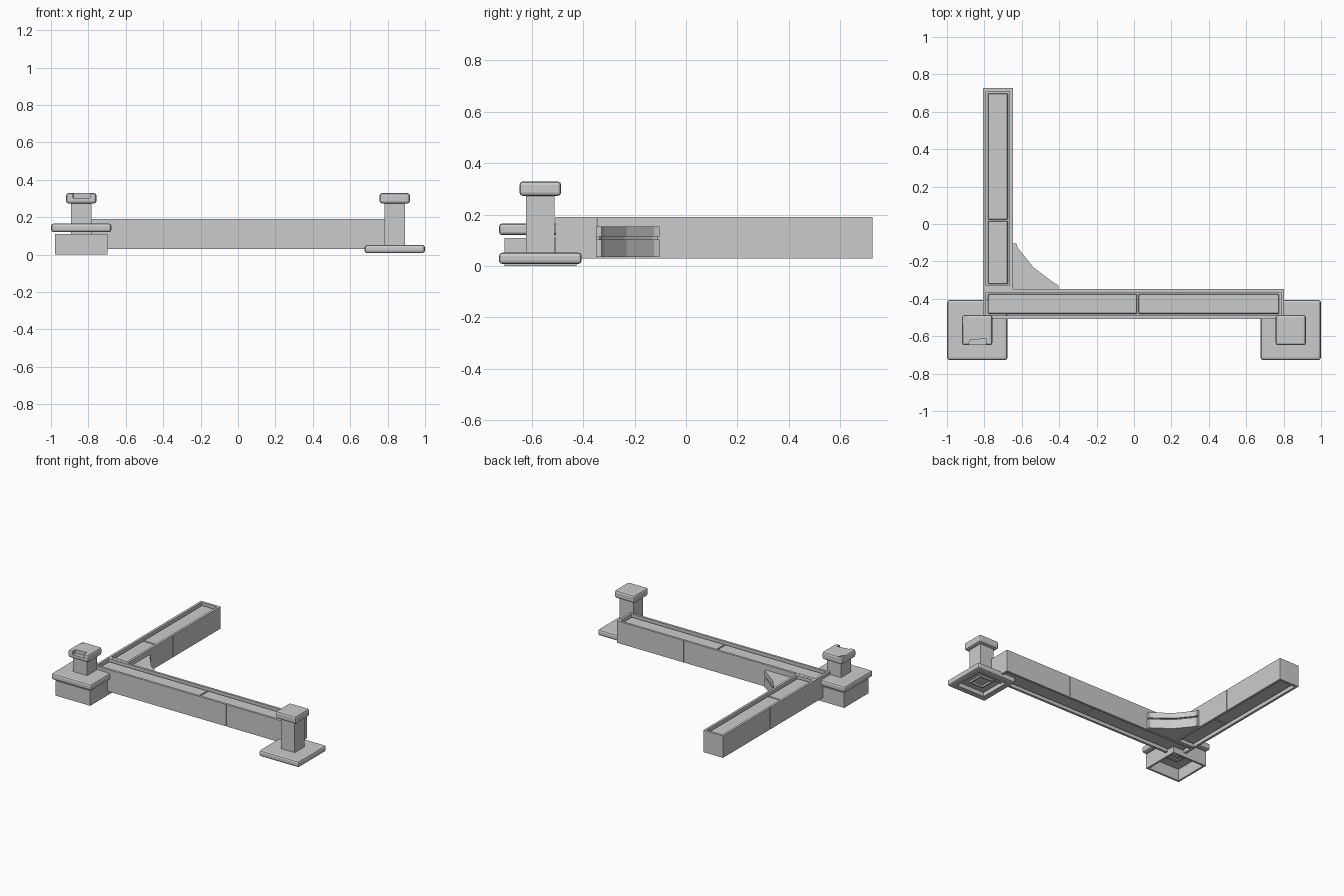
import bpy, bmesh
from mathutils import Vector, Matrix

if "Cube" in bpy.data.objects:
    bpy.data.objects.remove(bpy.data.objects["Cube"])


def finish(name, bm):
    bmesh.ops.recalc_face_normals(bm, faces=bm.faces)
    me = bpy.data.meshes.new(name)
    bm.to_mesh(me)
    bm.free()
    ob = bpy.data.objects.new(name, me)
    bpy.context.collection.objects.link(ob)
    return ob


def recess(bm, sign, rim, depth):
    """Sink an inset pocket into the top (+1) or bottom (-1) face."""
    f = max(bm.faces, key=lambda f: f.normal.z * sign * f.calc_area())
    bmesh.ops.inset_individual(bm, faces=[f], thickness=rim)
    ext = bmesh.ops.extrude_discrete_faces(bm, faces=[f])["faces"][0]
    bmesh.ops.translate(bm, verts=ext.verts, vec=(0, 0, -sign * depth))


def box(name, lo, hi, bevel=0, segments=2, pockets=()):
    lo, hi = Vector(lo), Vector(hi)
    bm = bmesh.new()
    bmesh.ops.create_cube(bm, size=1, matrix=Matrix.Translation((lo + hi) / 2)
                          @ Matrix.Diagonal((*(hi - lo), 1)))
    if bevel:
        bmesh.ops.bevel(bm, geom=bm.edges[:], offset=bevel, segments=segments,
                        profile=0.5, affect='EDGES')
    bm.normal_update()
    for p in pockets:
        recess(bm, *p)
        bm.normal_update()
    return finish(name, bm)


def square(name, cx, half, z0, z1, **kw):
    cy = -0.567
    return box(name, (cx - half, cy - half, z0), (cx + half, cy + half, z1), **kw)


def cut(ob, cutter):
    m = ob.modifiers.new("cut", 'BOOLEAN')
    m.operation, m.object, m.solver = 'DIFFERENCE', cutter, 'EXACT'
    cutter.hide_render = True
    cutter.hide_set(True)


def prism(name, pts, z0, z1):
    bm = bmesh.new()
    f = bm.faces.new([bm.verts.new((x, y, z0)) for x, y in pts])
    ext = bmesh.ops.extrude_face_region(bm, geom=[f])["geom"]
    bmesh.ops.translate(bm, vec=(0, 0, z1 - z0),
                        verts=[v for v in ext if isinstance(v, bmesh.types.BMVert)])
    return finish(name, bm)


# Hollow walls: outer trough, panels set in above and below, hairline seams
def wall(name, lo, hi, axis, split, seam):
    z0, z1, rim = 0.03, 0.19, 0.024
    trough = box(name, (*lo, z0), (*hi, z1), pockets=((1, rim, 0.035), (-1, rim, 0.035)))
    ilo = [v + rim + 0.003 for v in lo]
    ihi = [v - rim - 0.003 for v in hi]
    for side, za, zb in (("top", 0.153, 0.175), ("bottom", 0.045, 0.067)):
        for i in range(2):
            a, b = list(ilo), list(ihi)
            if i == 0:
                b[axis] = split - 0.003
            else:
                a[axis] = split + 0.003
            box(f"{name}_{side}_panel_{i + 1}", (*a, za), (*b, zb), bevel=0.003, segments=1)
    for i, edge in enumerate((lo[1 - axis], hi[1 - axis])):
        a, b = [0, 0], [0, 0]
        a[axis], b[axis] = seam - 0.002, seam + 0.002
        a[1 - axis], b[1 - axis] = edge - 0.004, edge + 0.004
        cut(trough, box(f"{name}_seam_cutter_{i + 1}", (*a, 0.02), (*b, 0.2)))


wall("long_wall", (-0.807, -0.507), (0.802, -0.348), 0, 0.02, 0.26)
wall("short_wall", (-0.807, -0.347), (-0.648, 0.726), 1, 0.02, 0.18)

# Pillars: footing, shaft and cap
caps = {}
for side, cx, plate, foot in (("left", -0.838, (0.12, 0.166), 0.08),
                              ("right", 0.838, (0.008, 0.052), 0.025)):
    square(f"{side}_plinth_slab", cx, 0.161, *plate, bevel=0.013,
           pockets=((-1, 0.05, 0.03),))
    square(f"{side}_pillar_shaft", cx, 0.056, foot, 0.285,
           pockets=((-1, 0.012, 0.12),))
    caps[side] = square(f"{side}_pillar_cap", cx, 0.081, 0.273, 0.329, bevel=0.013)
square("left_footing_block", -0.838, 0.14, 0, 0.109, pockets=((-1, 0.02, 0.085),))

# Chips broken from the left cap
chip = prism("front_chip_cutter", [(-0.885, -0.67), (-0.79, -0.67),
                                   (-0.79, -0.612), (-0.88, -0.622)], 0.302, 0.35)
corner = prism("corner_chip_cutter", [(-0.93, -0.47), (-0.875, -0.47),
                                      (-0.93, -0.56)], 0.322, 0.35)
cut(caps["left"], chip)
cut(caps["left"], corner)

# Concave corner bracket in two layers with a groove between
curve = [(-0.404, -0.328), (-0.425, -0.317), (-0.537, -0.232),
         (-0.623, -0.125), (-0.63, -0.103)]
outline = [(-0.65, -0.103), (-0.65, -0.35), (-0.404, -0.35)] + curve
prism("bracket_lower", outline, 0.035, 0.103)
prism("bracket_upper", outline, 0.113, 0.153)
core = [(max(-0.65, x - 0.008), max(-0.35, y - 0.008)) for x, y in curve]
prism("bracket_core", [(-0.65, -0.111), (-0.65, -0.35), (-0.412, -0.35)] + core, 0.1, 0.116)
